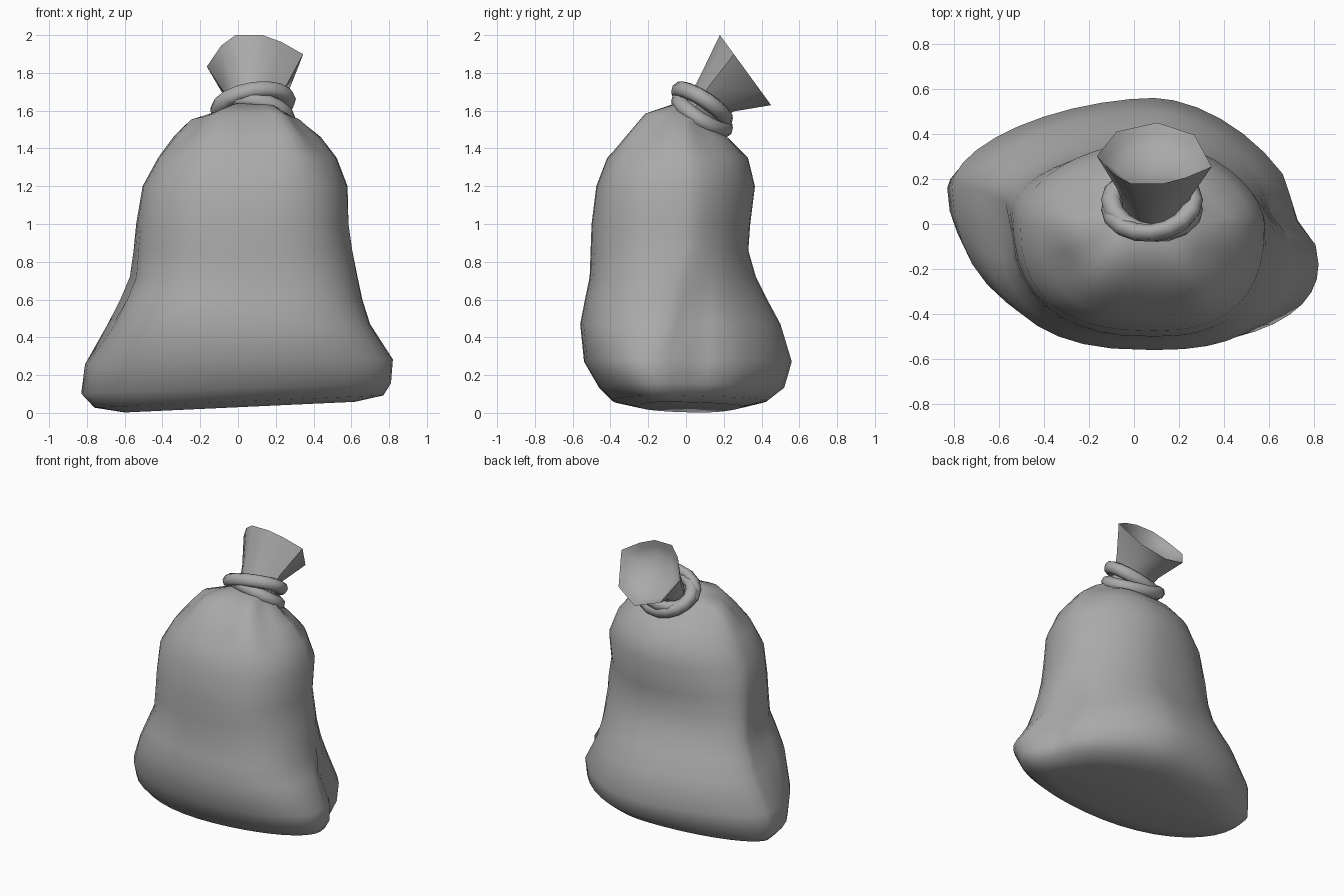
import bpy, bmesh, math
from mathutils import Vector, Matrix

cube = bpy.data.objects.get("Cube")
if cube:
    bpy.data.objects.remove(cube, do_unlink=True)

cloth = bpy.data.materials.new("grey cloth")
cloth.use_nodes = True
colour = (0.4, 0.4, 0.4, 1)
cloth.diffuse_color = colour
cloth.node_tree.nodes["Principled BSDF"].inputs["Base Color"].default_value = colour


def loft(name, rings, angle):
    """Skin a list of closed rings and cap both ends with a fan."""
    bm = bmesh.new()
    loops = [[bm.verts.new(p) for p in ring] for ring in rings]
    count = len(loops[0])
    for low, high in zip(loops, loops[1:]):
        for i in range(count):
            j = (i + 1) % count
            bm.faces.new((low[i], low[j], high[j], high[i]))
    for loop in (loops[0], loops[-1]):
        middle = bm.verts.new(sum((v.co for v in loop), Vector()) / count)
        for i in range(count):
            bm.faces.new((loop[i], loop[(i + 1) % count], middle))
    bmesh.ops.recalc_face_normals(bm, faces=bm.faces)
    mesh = bpy.data.meshes.new(name)
    bm.to_mesh(mesh)
    bm.free()
    obj = bpy.data.objects.new(name, mesh)
    bpy.context.collection.objects.link(obj)
    finish(obj, angle)


def finish(obj, angle):
    obj.data.materials.append(cloth)
    bpy.ops.object.select_all(action="DESELECT")
    obj.select_set(True)
    bpy.context.view_layer.objects.active = obj
    bpy.ops.object.shade_smooth_by_angle(angle=math.radians(angle))


def bump(value, centre, width):
    return math.exp(-((value - centre) / width) ** 2)


# Sack body: height, right x, left x, front y, back y, right corner y, left corner y
sections = [
    (.03, -.60, .62, -.25, .30, .1, -.1),
    (.06, -.76, .77, -.39, .43, .14, -.14),
    (.13, -.83, .81, -.46, .52, .16, -.16),
    (.27, -.81, .82, -.54, .56, .17, -.18),
    (.47, -.69, .70, -.56, .5, .15, -.12),
    (.6, -.625, .66, -.535, .43, .12, -.08),
    (.72, -.575, .635, -.51, .37, .1, -.05),
    (.86, -.555, .61, -.505, .33, .07, 0),
    (1, -.54, .59, -.5, .34, .05, 0),
    (1.2, -.505, .58, -.475, .365, 0, 0),
    (1.35, -.42, .52, -.42, .33, 0, 0),
    (1.46, -.32, .42, -.32, .23, 0, 0),
    (1.53, -.24, .32, -.22, .15, 0, 0),
    (1.59, -.06, .21, -.03, .17, .07, .07),
]
MID = 0.09


def roundness(c, s, z):
    """Front corners are boxy above the base; back corners are flatter."""
    base = bump(z, .1, .25)
    if s < 0:
        return .8 + .17 * base - .06 * bump(z, .52, .12) * (c < 0)
    return 1.15 if c > 0 else 1.03 + .17 * base


def body_ring(section, count=40):
    z, x_min, x_max, y_min, y_max, y_right, y_left = section
    ring = []
    for i in range(count):
        a = math.tau * i / count
        c, s = math.cos(a), math.sin(a)
        side_x, side_y = (x_max, y_left) if c > 0 else (x_min, y_right)
        end_y = y_max if s > 0 else y_min
        power = roundness(c, s, z)
        x = MID + (side_x - MID) * abs(c) ** power
        y = side_y + (end_y - side_y) * abs(s) ** power
        # Side folds, and pleats gathered under the knot
        if c > .5:
            x -= .07 * bump(y, .05, .08) * bump(z, .3, .3)
            x -= .03 * bump(y, .15, .12) * bump(z, .95, .12)
        elif c < -.5:
            x += .03 * bump(y, -.05, .1) * bump(z, .6, .25)
        pleat = .06 * bump(z, 1.5, .1) * math.cos(a * 6)
        x += (x - MID) * pleat
        y += (y - .05) * pleat
        # Slanted base and a top that leans backwards
        lift = .05 * x * max(0, 1 - z / .4)
        lean = -.6 * (y - .07) * max(0, (z - 1.35) / .24) ** 4
        ring.append((x, y, max(0, z + lift + lean)))
    return ring


loft("sack_body", [body_ring(s) for s in sections], 60)


def tilted(centre, tilt, roll=0):
    return (Matrix.Translation(centre) @ Matrix.Rotation(-tilt, 4, "X")
            @ Matrix.Rotation(roll, 4, "Y"))


# Uneven mouth outline, as fractions of its half width and half depth
mouth = [(-.4, -1), (.15, -1), (.55, -.8), (1, -.45), (.7, .6),
         (.05, 1), (-.66, .7), (-1, -.1), (-.7, -.7)]

# Flared open neck: height, back shift, tilt, half width, half depth,
# ending in a shallow hollow inside the mouth
neck = [
    (1.53, .06, .55, .14, .1), (1.62, .1, .65, .14, .1),
    (1.69, .165, .8, .165, .13), (1.815, .315, .94, .255, .23),
    (1.795, .29, .94, .225, .2), (1.765, .25, .92, .17, .15),
]


def neck_ring(z, y, tilt, wide, deep):
    place = tilted((MID, y, z), tilt)
    return [place @ Vector((wide * u, deep * v, 0)) for u, v in mouth]


loft("gathered_neck", [neck_ring(*n) for n in neck], 60)

# Two turns of cord around the neck, crossing on one side
for name, z, roll in (("cord_upper", 1.63, -.17), ("cord_lower", 1.58, .17)):
    bpy.ops.mesh.primitive_torus_add(major_segments=16, minor_segments=8,
                                     major_radius=.175, minor_radius=.044)
    cord = bpy.context.object
    cord.name = name
    cord.matrix_world = tilted((MID - .01, .085, z), .58, roll) @ Matrix.Diagonal((1.05, .85, 1, 1))
    finish(cord, 60)
